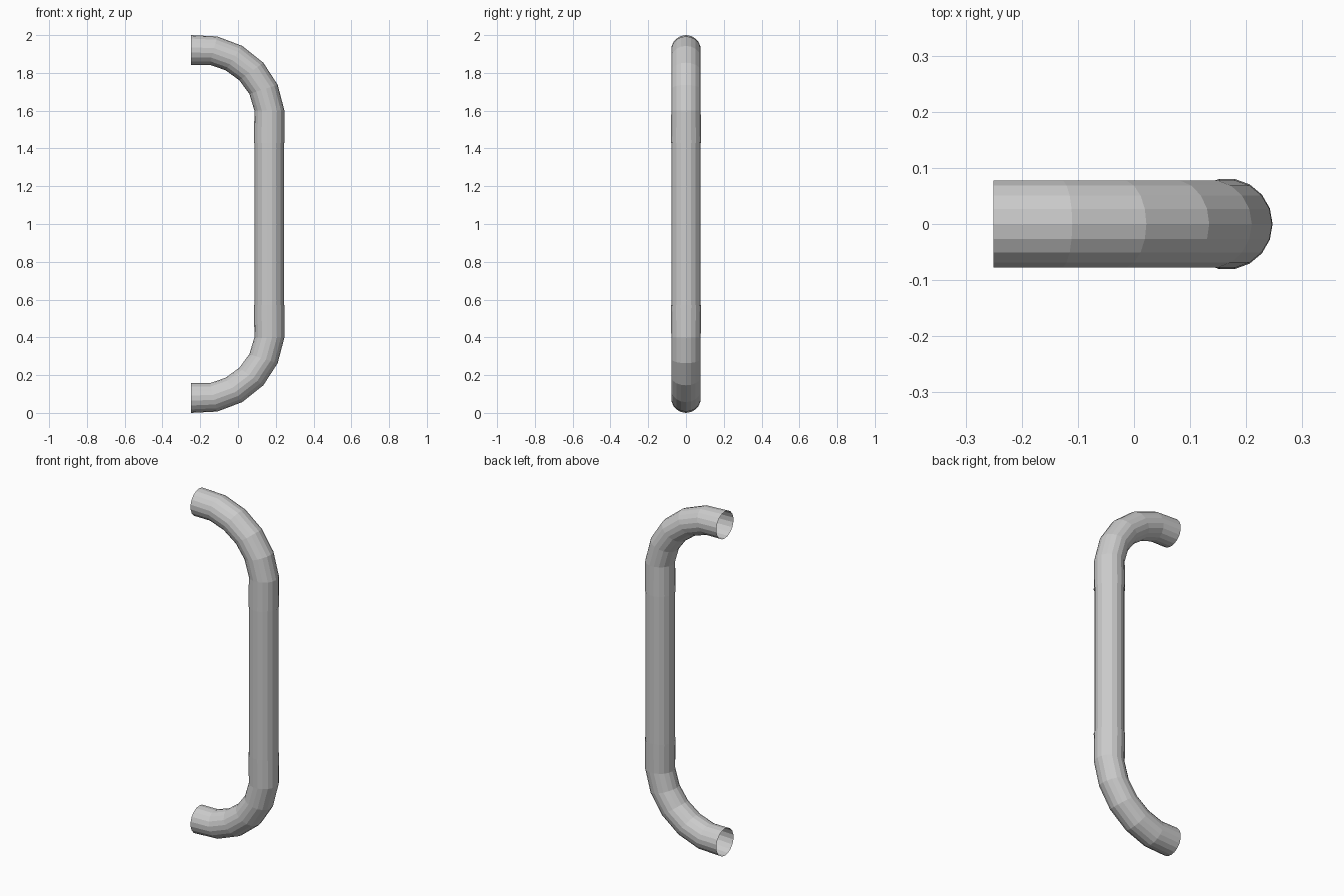
import bpy, bmesh, math
from mathutils import Vector

if "Cube" in bpy.data.objects:
    bpy.data.objects.remove(bpy.data.objects["Cube"])

SIDES = 18


def tube(name, rings, origin_z):
    """Open tube through rings given as (outer xz, inner xz, half depth)."""
    bm = bmesh.new()
    loops = []
    for outer, inner, depth in rings:
        a = Vector((outer[0], 0, outer[1] - origin_z))
        b = Vector((inner[0], 0, inner[1] - origin_z))
        mid, half = (a + b) / 2, (a - b) / 2
        loops.append([bm.verts.new(mid + half * math.cos(t) + Vector((0, depth * math.sin(t), 0)))
                      for t in (2 * math.pi * i / SIDES for i in range(SIDES))])
    for lo, hi in zip(loops, loops[1:]):
        for i in range(SIDES):
            j = (i + 1) % SIDES
            bm.faces.new((lo[i], hi[i], hi[j], lo[j]))
    # make the tube wall face outward, judged from the first outermost face
    bm.normal_update()
    bm.faces.ensure_lookup_table()
    f = bm.faces[0]
    centre = sum((v.co for v in loops[0] + loops[1]), Vector()) / (2 * SIDES)
    if f.normal.dot(f.calc_center_median() - centre) < 0:
        bmesh.ops.reverse_faces(bm, faces=bm.faces[:])
    mesh = bpy.data.meshes.new(name)
    bm.to_mesh(mesh)
    bm.free()
    obj = bpy.data.objects.new(name, mesh)
    obj.location.z = origin_z
    bpy.context.collection.objects.link(obj)
    return obj


# Bent end, mirrored about mid height; its rim sleeves the straight grip
elbow = tube("bent_ends", [
    ((-0.25, 2.0), (-0.25, 1.843), 0.079),
    ((-0.11, 1.993), (-0.15, 1.843), 0.079),
    ((0.022, 1.943), (-0.066, 1.814), 0.079),
    ((0.134, 1.854), (0.007, 1.761), 0.079),
    ((0.210, 1.737), (0.060, 1.689), 0.079),
    ((0.246, 1.6), (0.087, 1.6), 0.079),
    ((0.247, 1.43), (0.084, 1.43), 0.0815),
], 1.0)
mirror = elbow.modifiers.new("mirror", 'MIRROR')
mirror.use_axis = (False, False, True)
mirror.use_clip = False
mirror.use_mirror_merge = False

# Straight grip
tube("straight_grip", [
    ((0.244, 1.44), (0.087, 1.44), 0.0785),
    ((0.244, 0.56), (0.087, 0.56), 0.0785),
], 1.0)
